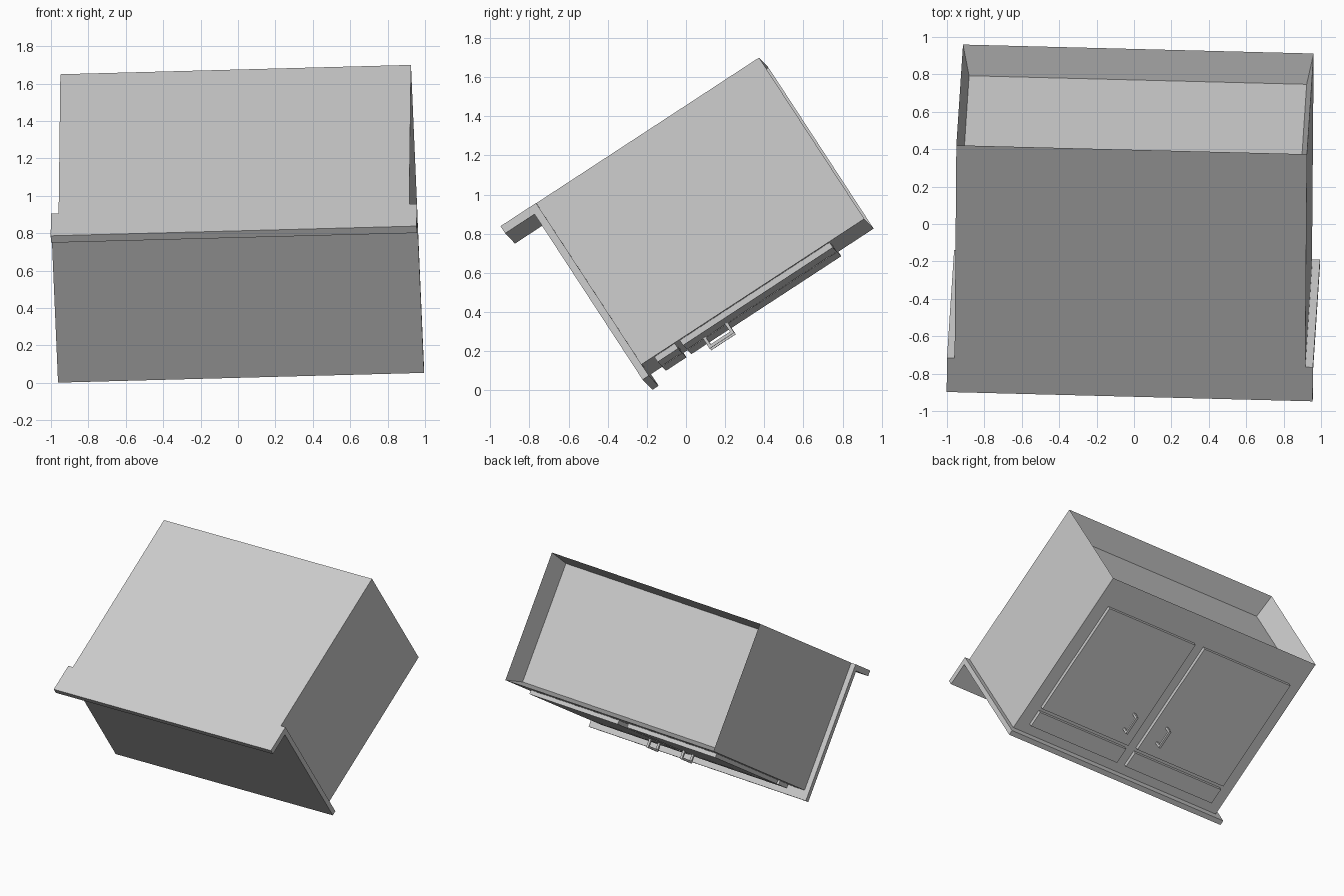
import bpy, bmesh
from mathutils import Vector, Matrix

cube = bpy.data.objects.get("Cube")
if cube:
    bpy.data.objects.remove(cube, do_unlink=True)

# One plain grey for every part
grey = bpy.data.materials.new("plain grey")
grey.use_nodes = True
GREY = (0.604, 0.604, 0.604, 1)
grey.diffuse_color = GREY
grey.node_tree.nodes["Principled BSDF"].inputs["Base Color"].default_value = GREY

# Tipped-over cabinet frame: x = width, -y = cabinet front, z = cabinet up
wide = Vector((0.9993, -0.0255, 0.0266)).normalized()
up = Vector((-0.0068, -0.837, -0.547))
up = (up - wide * up.dot(wide)).normalized()
back = up.cross(wide)
frame = Matrix((wide, back, up)).transposed().to_4x4()
frame.translation = (-0.0125, 0.397, 1.675)


def add_box(bm, x, depth, z):
    """Box from ranges; depth is measured forward from the cabinet back."""
    lo = Vector((x[0], -depth[1], z[0]))
    hi = Vector((x[1], -depth[0], z[1]))
    m = Matrix.Translation((lo + hi) / 2) @ Matrix.Diagonal((*(hi - lo), 1))
    bmesh.ops.create_cube(bm, size=1, matrix=m)


def finish(name, bm):
    mesh = bpy.data.meshes.new(name)
    bm.to_mesh(mesh)
    bm.free()
    mesh.materials.append(grey)
    obj = bpy.data.objects.new(name, mesh)
    bpy.context.collection.objects.link(obj)
    obj.matrix_world = frame
    return obj


def box(name, x, depth, z):
    bm = bmesh.new()
    add_box(bm, x, depth, z)
    return finish(name, bm)


BODY, TOP = 0.938, 0.979      # half widths
FACE, FRONT = 0.985, 1.016    # cabinet face and door front depths

# Cabinet body with a tapered hollow in its underside
bm = bmesh.new()
add_box(bm, (-BODY, BODY), (0, FACE), (0, 1.36))
bm.normal_update()
base = min(bm.faces, key=lambda f: f.calc_center_median().z)
bmesh.ops.inset_region(bm, faces=[base], thickness=0.035, use_even_offset=True)
bmesh.ops.translate(bm, verts=base.verts[:], vec=(0, 0, 0.175))
finish("cabinet_body", bm)

# Countertop slab and backsplash in one L-shaped profile
profile = [(0, 1.36), (1.055, 1.36), (1.055, 1.398),
           (0.044, 1.398), (0.044, 1.577), (0, 1.577)]
bm = bmesh.new()
end = bm.faces.new([bm.verts.new((-TOP, -d, z)) for d, z in profile])
ext = bmesh.ops.extrude_face_region(bm, geom=[end])["geom"]
bmesh.ops.translate(bm, vec=(2 * TOP, 0, 0),
                    verts=[v for v in ext if isinstance(v, bmesh.types.BMVert)])
# Keep the first end cap if the extrusion removed it
if not any(all(v.co.x < 0 for v in f.verts) for f in bm.faces):
    bmesh.ops.holes_fill(bm, edges=bm.edges[:], sides=0)
bmesh.ops.recalc_face_normals(bm, faces=bm.faces[:])
finish("countertop", bm)

# Doors, drawer fronts and handles on both sides
for side, s in (("left", 1), ("right", -1)):
    span = sorted((s * 0.042, s * 0.838))
    box(side + "_door", span, (FACE - 0.005, FRONT), (0.215, 1.13))
    box(side + "_drawer_front", span, (FACE - 0.005, FRONT), (1.16, 1.285))
    bm = bmesh.new()
    x = (s * 0.152 - 0.009, s * 0.152 + 0.009)
    add_box(bm, x, (1.064, 1.08), (0.88, 1.03))
    for z in (0.88, 1.014):
        add_box(bm, x, (FRONT - 0.004, 1.064), (z, z + 0.016))
    finish(side + "_handle", bm)
